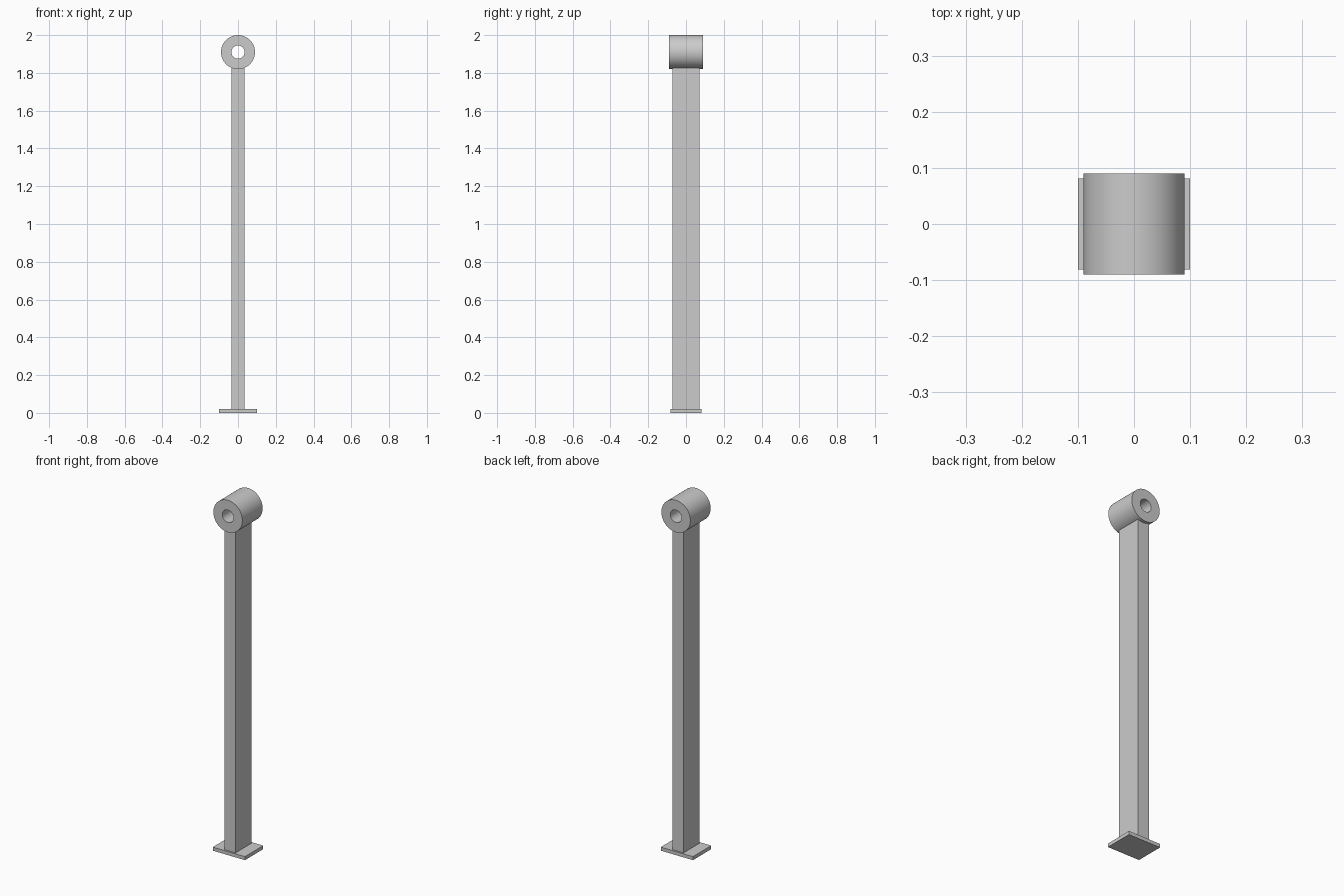
import bpy, bmesh, math
from mathutils import Matrix

if "Cube" in bpy.data.objects:
    bpy.data.objects.remove(bpy.data.objects["Cube"], do_unlink=True)

# Plain grey metal
grey = bpy.data.materials.new("grey_metal")
grey.use_nodes = True
colour = (0.6, 0.6, 0.6, 1)
grey.diffuse_color = colour
grey.node_tree.nodes["Principled BSDF"].inputs["Base Color"].default_value = colour


def add_object(name, bm):
    bmesh.ops.recalc_face_normals(bm, faces=bm.faces)
    mesh = bpy.data.meshes.new(name)
    bm.to_mesh(mesh)
    bm.free()
    mesh.materials.append(grey)
    obj = bpy.data.objects.new(name, mesh)
    bpy.context.collection.objects.link(obj)
    return obj


def box(name, width, depth, bottom, top):
    bm = bmesh.new()
    bmesh.ops.create_cube(bm, size=1)
    bmesh.ops.scale(bm, vec=(width, depth, top - bottom), verts=bm.verts)
    bmesh.ops.translate(bm, vec=(0, 0, (top + bottom) / 2), verts=bm.verts)
    return add_object(name, bm)


def tube(name, outer, inner, length, height, sides=64):
    # Spin a rectangular wall section about the front-to-back axis
    bm = bmesh.new()
    section = [(inner, -1), (outer, -1), (outer, 1), (inner, 1)]
    verts = [bm.verts.new((r, y * length / 2, 0)) for r, y in section]
    edges = [bm.edges.new((verts[i], verts[(i + 1) % 4])) for i in range(4)]
    bmesh.ops.spin(bm, geom=verts + edges, cent=(0, 0, 0), axis=(0, 1, 0),
                   angle=math.tau, steps=sides)
    bmesh.ops.remove_doubles(bm, verts=bm.verts, dist=0.0001)
    bmesh.ops.transform(bm, matrix=Matrix.Translation((0, 0, height)), verts=bm.verts)
    return add_object(name, bm)


# Foot, upright and pivot sleeve
box("base_plate", 0.2, 0.162, 0, 0.02)
box("post", 0.07, 0.144, 0.02, 1.85)
sleeve = tube("pivot_sleeve", 0.09, 0.035, 0.18, 1.91)

# Smooth the round walls, keep the rims sharp
bpy.ops.object.select_all(action="DESELECT")
sleeve.select_set(True)
bpy.context.view_layer.objects.active = sleeve
bpy.ops.object.shade_smooth_by_angle(angle=math.radians(30))
